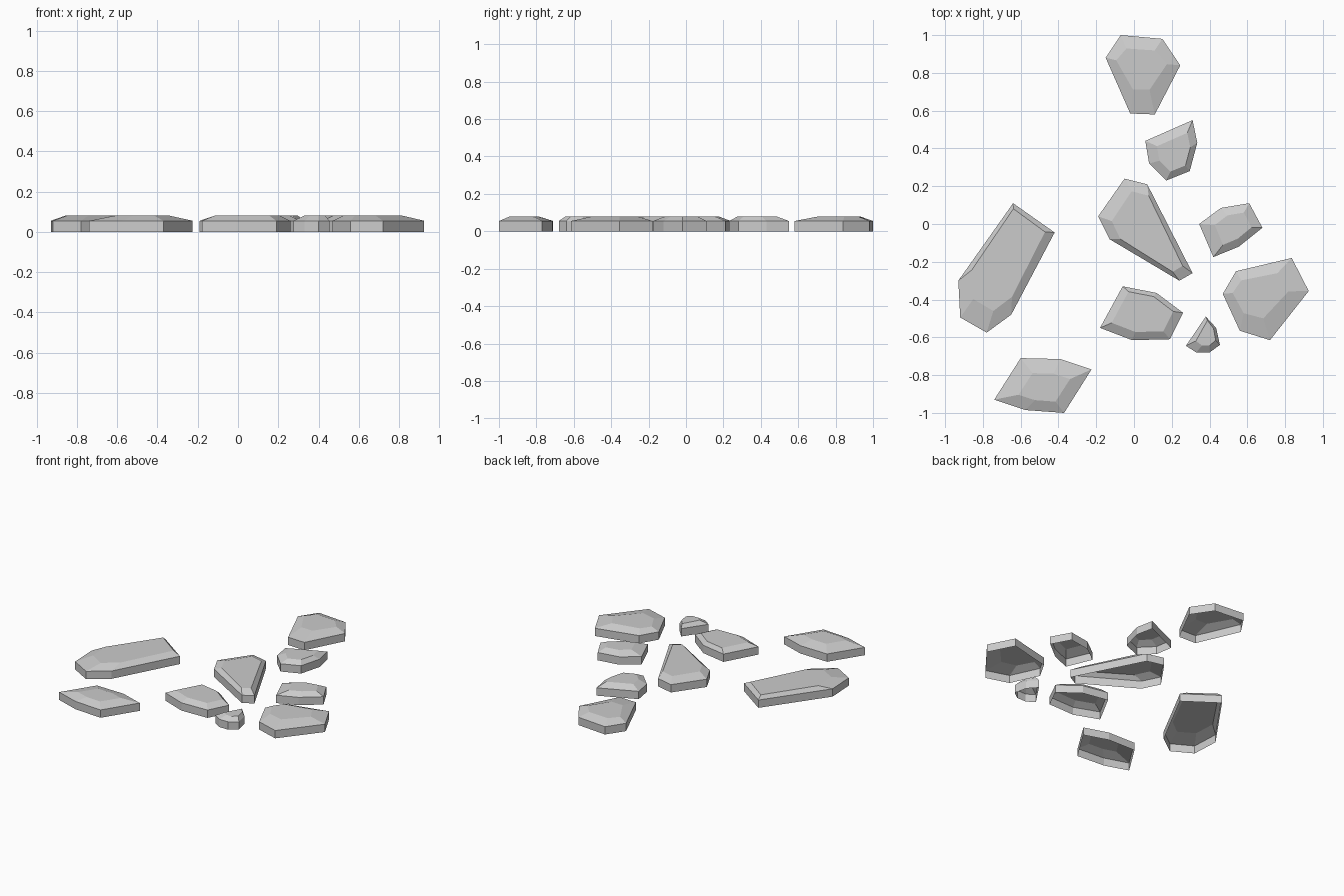
import bpy, bmesh

if "Cube" in bpy.data.objects:
    bpy.data.objects.remove(bpy.data.objects["Cube"])

WALL_Z, TOP_Z = 0.055, 0.08


def stone(name, outline, top_centre, top_scale):
    """Six-sided flagstone, open underneath: upright rim, sloped edge, flat top."""
    xs, ys = zip(*outline)
    cx, cy = (min(xs) + max(xs)) / 2, (min(ys) + max(ys)) / 2
    top = [(top_centre[0] + (x - cx) * top_scale[0],
            top_centre[1] + (y - cy) * top_scale[1]) for x, y in outline]
    bm = bmesh.new()
    rings = [[bm.verts.new((x, y, z)) for x, y in pts]
             for pts, z in ((outline, 0), (outline, WALL_Z), (top, TOP_Z))]
    n = len(outline)
    for low, high in zip(rings, rings[1:]):
        for i in range(n):
            j = (i + 1) % n
            bm.faces.new((low[i], high[i], high[j], low[j]))  # outlines run clockwise
    bm.faces.new(rings[-1][::-1])
    mesh = bpy.data.meshes.new(name)
    bm.to_mesh(mesh)
    bm.free()
    bpy.context.collection.objects.link(bpy.data.objects.new(name, mesh))


# Back stones
stone("back_stone",
      [(-.07, 1), (.15, .98), (.245, .84), (.11, .58), (-.02, .585), (-.15, .88)],
      (.04, .82), (.68, .52))
stone("back_small_stone",
      [(.31, .55), (.335, .43), (.295, .28), (.17, .23), (.08, .32), (.06, .44)],
      (.21, .38), (.64, .64))
# Middle stones
stone("centre_stone",
      [(-.05, .24), (.07, .21), (.31, -.26), (.24, -.30), (-.13, -.08), (-.19, .04)],
      (.07, -.04), (.75, .79))
stone("left_long_stone",
      [(-.64, .11), (-.42, -.045), (-.65, -.48), (-.78, -.575), (-.92, -.495), (-.93, -.30)],
      (-.665, -.19), (.76, .79))
stone("right_small_stone",
      [(.61, .11), (.68, -.02), (.555, -.12), (.42, -.175), (.345, 0), (.46, .085)],
      (.525, -.025), (.58, .60))
stone("right_stone",
      [(.835, -.18), (.925, -.355), (.72, -.615), (.56, -.565), (.47, -.37), (.54, -.25)],
      (.67, -.38), (.65, .55))
# Front stones
stone("front_middle_stone",
      [(-.06, -.33), (.12, -.365), (.26, -.47), (.19, -.61), (-.01, -.615), (-.18, -.55)],
      (.045, -.465), (.74, .75))
stone("pebble",
      [(.38, -.49), (.435, -.55), (.455, -.64), (.40, -.68), (.33, -.68), (.275, -.645)],
      (.38, -.577), (.58, .70))
stone("front_left_stone",
      [(-.60, -.71), (-.39, -.715), (-.225, -.77), (-.37, -1), (-.575, -.985), (-.74, -.93)],
      (-.475, -.865), (.53, .52))
